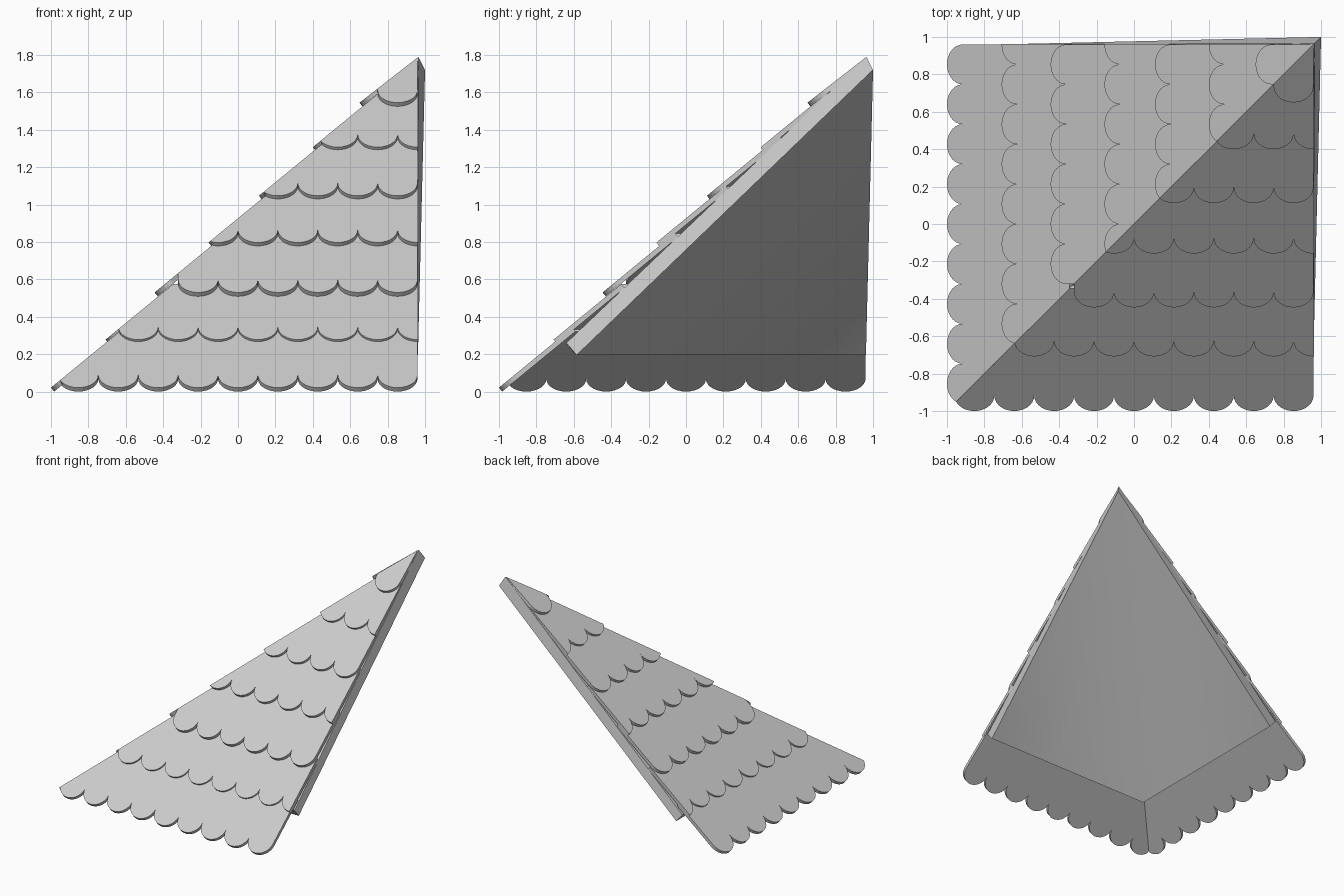
import bpy, bmesh, math
from mathutils import Vector

if "Cube" in bpy.data.objects:
    bpy.data.objects.remove(bpy.data.objects["Cube"])

EDGE = 0.962            # straight cut edge of the roof corner
PITCH = 0.2133          # width of one scallop
R = PITCH / 2
SEG = 14
THICK = 0.027

# one entry per course: tip position, tip height, first scallop start
ROWS = [(-1.0, 0.021, -0.96), (-0.708, 0.278, -0.64), (-0.446, 0.53, -0.32),
        (-0.158, 0.797, -2 * R), (0.112, 1.047, R), (0.40, 1.307, 4 * R),
        (0.65, 1.545, 7 * R)]


def finish(bm, name):
    bmesh.ops.recalc_face_normals(bm, faces=bm.faces)
    mesh = bpy.data.meshes.new(name)
    bm.to_mesh(mesh)
    bm.free()
    obj = bpy.data.objects.new(name, mesh)
    bpy.context.collection.objects.link(obj)
    return obj


def shingle_row(index, tip, height, start):
    last = index == len(ROWS) - 1
    slope = (1.79 - height) / (0.965 - tip) if last else 0.82
    back = EDGE if last else ROWS[index + 1][0] + 0.10
    ang = math.atan(slope)
    yc = tip + R * math.cos(ang)
    bm = bmesh.new()

    def put(x, y):
        return bm.verts.new((x, y, height + slope * (y - tip)))

    # scalloped columns lying on the tilted course
    x = start
    while x < EDGE - 0.01:
        pts = [put(x + R - R * math.cos(math.pi * i / SEG),
                   yc - R * math.cos(ang) * math.sin(math.pi * i / SEG))
               for i in range(SEG + 1)]
        bm.faces.new(pts + [put(x + PITCH, back), put(x, back)])
        x += PITCH
    bmesh.ops.remove_doubles(bm, verts=bm.verts, dist=0.0005)

    # trim at the hip and at the cut edge
    for co, no in (((0, 0, 0), (-1, 1, 0)), ((EDGE, 0, 0), (1, 0, 0))):
        bmesh.ops.bisect_plane(bm, geom=bm.verts[:] + bm.edges[:] + bm.faces[:],
                               plane_co=co, plane_no=no, clear_outer=True, dist=1e-5)

    # thickness, mitred along the hip
    down = Vector((0, math.sin(ang), -math.cos(ang))) * THICK
    top = bm.faces[:]
    ret = bmesh.ops.extrude_face_region(bm, geom=top, use_keep_orig=True)
    for v in [g for g in ret["geom"] if isinstance(g, bmesh.types.BMVert)]:
        v.co += down
        v.co.y = min(v.co.y, 0.968)
        v.co.x = max(v.co.x, v.co.y)

    # the other slope is a reflection across the hip
    dup = bmesh.ops.duplicate(bm, geom=bm.verts[:] + bm.edges[:] + bm.faces[:])
    for v in [g for g in dup["geom"] if isinstance(g, bmesh.types.BMVert)]:
        v.co.x, v.co.y = v.co.y, v.co.x
    finish(bm, f"shingle_row_{index + 1}")


for i, row in enumerate(ROWS):
    shingle_row(i, *row)

# thick roof shell under the shingles
bm = bmesh.new()
outer = [bm.verts.new(p) for p in ((EDGE, -0.64, 0.26), (-0.64, -0.64, 0.26),
                                   (-0.64, EDGE, 0.26), (0.965, 0.965, 1.79))]
inner = [bm.verts.new(p) for p in ((EDGE, -0.585, 0.195), (-0.59, -0.59, 0.195),
                                   (-0.585, EDGE, 0.195), (1.0, 1.0, 1.72))]
for ring in (outer, inner):
    for a, b in ((0, 1), (1, 2)):
        f = bm.faces.new((ring[a], ring[b], ring[3]))
        f.smooth = ring is inner
for a in range(4):
    b = (a + 1) % 4
    bm.faces.new((outer[a], outer[b], inner[b], inner[a]))
for e in bm.edges:
    e.smooth = set(e.verts) == {inner[1], inner[3]}
finish(bm, "roof_shell")
